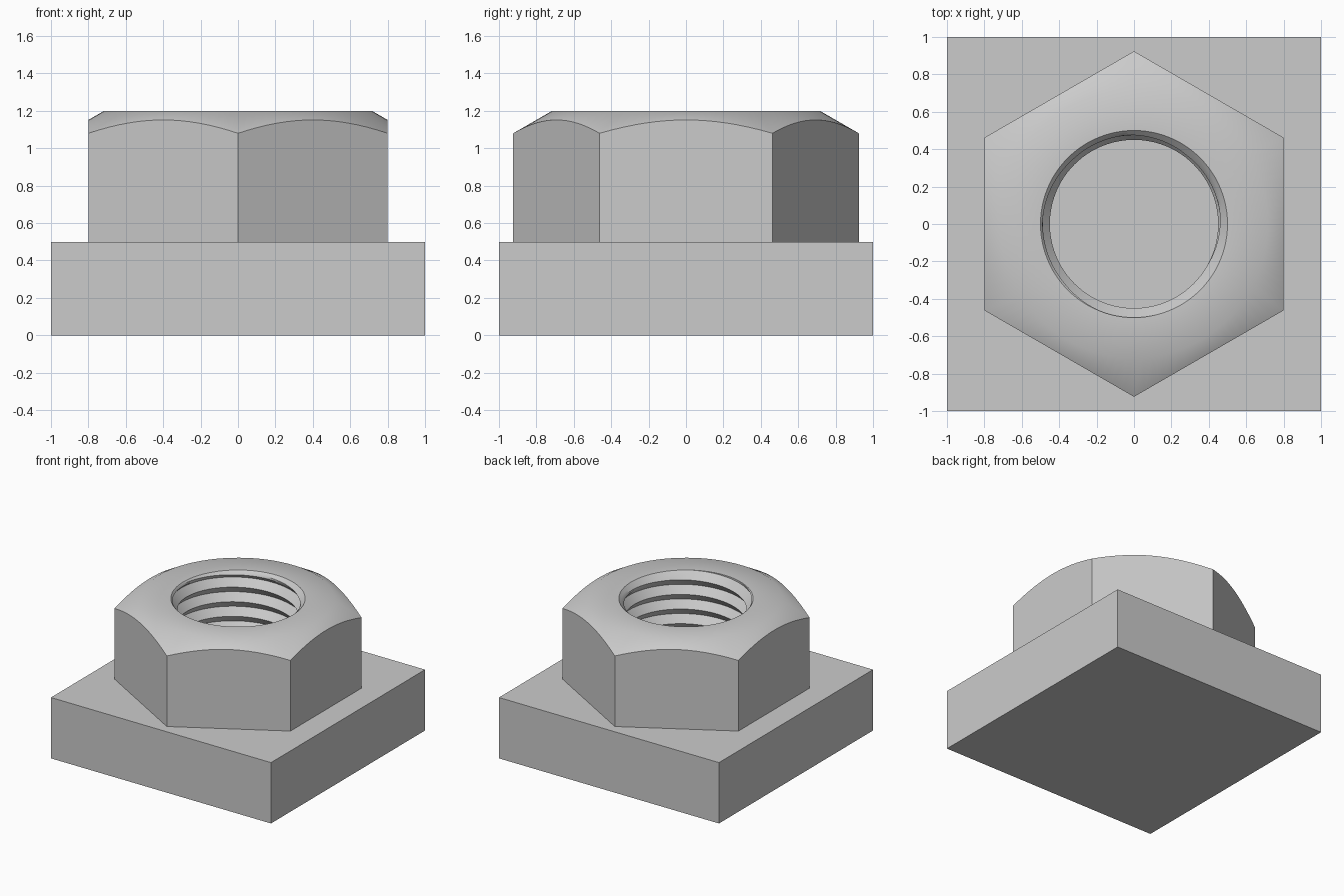
import bpy
import bmesh
from math import cos, sin, tan, radians, pi

old = bpy.data.objects.get("Cube")
if old:
    bpy.data.objects.remove(old, do_unlink=True)

# One grey metal for everything
metal = bpy.data.materials.new("grey_metal")
metal.use_nodes = True
GREY = (0.6, 0.6, 0.6, 1)
metal.diffuse_color = GREY
metal.node_tree.nodes["Principled BSDF"].inputs["Base Color"].default_value = GREY

BASE_TOP, NUT_TOP = 0.5, 1.2
FLAT_R = 0.8                    # centre to flat of the hexagon
CHAMFER_R = 0.716               # circle where the chamfer meets the top
BORE_R, ROOT_R = 0.45, 0.5      # thread crest and root radii
PITCH = 0.12
SEGMENTS = 96
STEPS = 8                       # rows per thread turn


def add_object(name, bm):
    mesh = bpy.data.meshes.new(name)
    bm.to_mesh(mesh)
    bm.free()
    mesh.materials.append(metal)
    obj = bpy.data.objects.new(name, mesh)
    bpy.context.collection.objects.link(obj)
    return obj


def hex_radius(angle):
    """Distance from the centre to the hexagon outline."""
    sector = pi / 3
    return FLAT_R / cos((angle + sector / 2) % sector - sector / 2)


def bore_radius(angle, z):
    """Helical V thread, opened by a countersink at the rim."""
    phase = ((z - BASE_TOP) / PITCH - angle / (2 * pi)) % 1
    thread = BORE_R + (ROOT_R - BORE_R) * abs(2 * phase - 1)
    countersink = ROOT_R - (NUT_TOP - z)
    return max(thread, countersink)


def nut_section(angle):
    """Radius and height pairs, from the outer foot over the top and down the bore."""
    outer = hex_radius(angle)
    shoulder = NUT_TOP - (outer - CHAMFER_R) * tan(radians(30))
    section = [(outer, BASE_TOP), (outer, shoulder),
               (CHAMFER_R, NUT_TOP), (ROOT_R, NUT_TOP)]
    turns = int((NUT_TOP - BASE_TOP) / PITCH) + 1
    for row in range(turns * STEPS, -STEPS - 1, -1):
        z = BASE_TOP + PITCH * (row / STEPS + angle / (2 * pi))
        z = min(max(z, BASE_TOP), NUT_TOP)
        section.append((bore_radius(angle, z), z))
    return section


# Square base plate
bm = bmesh.new()
bmesh.ops.create_cube(bm, size=2)
bmesh.ops.scale(bm, vec=(1, 1, BASE_TOP / 2), verts=bm.verts)
bmesh.ops.translate(bm, vec=(0, 0, BASE_TOP / 2), verts=bm.verts)
add_object("base_plate", bm)

# Chamfered hexagonal nut with a threaded bore
bm = bmesh.new()
columns = []
for i in range(SEGMENTS + 1):
    a = 2 * pi * i / SEGMENTS
    columns.append([bm.verts.new((r * cos(a), r * sin(a), z))
                    for r, z in nut_section(a)])
for left, right in zip(columns, columns[1:]):
    for j in range(len(left) - 1):
        bm.faces.new((left[j], right[j], right[j + 1], left[j + 1]))
bmesh.ops.remove_doubles(bm, verts=bm.verts, dist=0.0002)
nut = add_object("hex_nut", bm)

# Smooth chamfer and thread, crisp hexagon edges
bpy.ops.object.select_all(action="DESELECT")
nut.select_set(True)
bpy.context.view_layer.objects.active = nut
bpy.ops.object.shade_smooth_by_angle(angle=radians(35))
